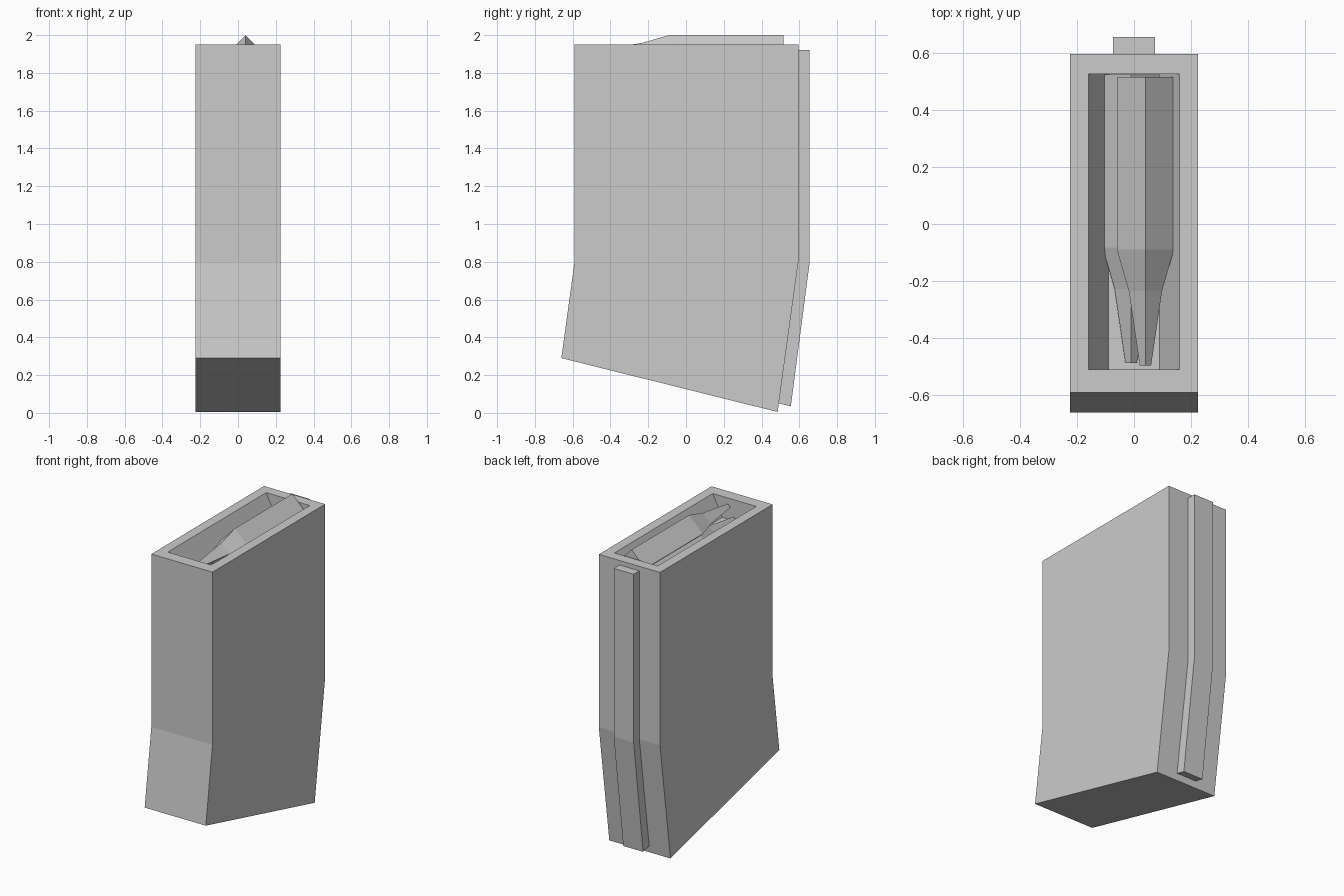
import bpy, bmesh

if "Cube" in bpy.data.objects:
    bpy.data.objects.remove(bpy.data.objects["Cube"])


def finish(name, bm):
    bmesh.ops.recalc_face_normals(bm, faces=bm.faces[:])
    mesh = bpy.data.meshes.new(name)
    bm.to_mesh(mesh)
    bm.free()
    obj = bpy.data.objects.new(name, mesh)
    bpy.context.collection.objects.link(obj)
    return obj


def loft(rings):
    """Closed mesh through a list of equal-length vertex rings."""
    bm = bmesh.new()
    loops = [[bm.verts.new(p) for p in ring] for ring in rings]
    n = len(loops[0])
    for a, b in zip(loops, loops[1:]):
        for i in range(n):
            j = (i + 1) % n
            bm.faces.new((a[i], a[j], b[j], b[i]))
    caps = bm.faces.new(loops[0]), bm.faces.new(loops[-1])
    bmesh.ops.recalc_face_normals(bm, faces=bm.faces[:])
    return bm, caps


def cross_section(half, y_front, y_back, z_front, z_back):
    return [(-half, y_front, z_front), (half, y_front, z_front),
            (half, y_back, z_back), (-half, y_back, z_back)]


# Casing: bent box with slanted base
casing, (base, top) = loft([
    cross_section(0.225, -0.66, 0.485, 0.29, 0.005),
    cross_section(0.225, -0.59, 0.595, 0.80, 0.80),
    cross_section(0.225, -0.59, 0.595, 1.95, 1.95)])

# Recess in the top with side walls sloping inward
for half, z in ((0.16, 1.95), (0.09, 1.81)):
    top = bmesh.ops.extrude_discrete_faces(casing, faces=[top])["faces"][0]
    for v in top.verts:
        v.co = (half if v.co.x > 0 else -half,
                0.525 if v.co.y > 0 else -0.51, z)
finish("magazine_casing", casing)

# Rib down the back, following the bend
rib, _ = loft([
    cross_section(0.073, 0.485, 0.555, 0.052, 0.035),
    cross_section(0.073, 0.59, 0.655, 0.80, 0.80),
    cross_section(0.073, 0.59, 0.655, 1.92, 1.92)])
finish("back_rib", rib)


# Four-sided cartridges: straight case, shoulder, tapered tip
def cartridge(name, x, z, shift):
    stations = ((0.515, 0.1), (-0.09, 0.1), (-0.235, 0.058), (-0.495, 0.02))
    bm, _ = loft([[(x + r, y + shift, z), (x, y + shift, z + r),
                   (x - r, y + shift, z), (x, y + shift, z - r)]
                  for y, r in stations])
    finish(name, bm)


cartridge("upper_cartridge", 0.04, 1.90, 0.0)
cartridge("lower_cartridge", -0.01, 1.83, 0.008)
